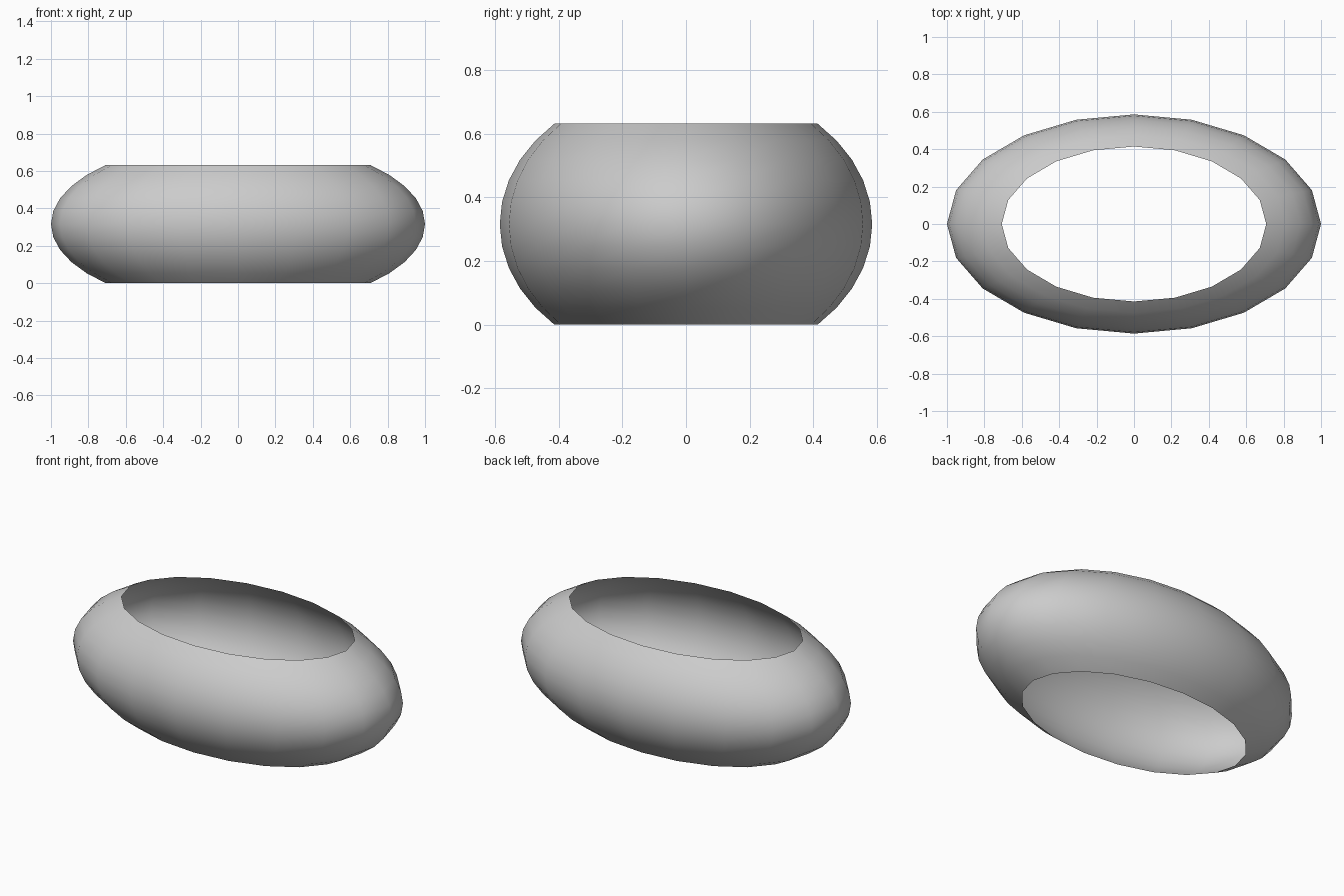
import bpy, bmesh
from math import sin, cos, pi, radians

if "Cube" in bpy.data.objects:
    bpy.data.objects.remove(bpy.data.objects["Cube"])

SIDES, STEPS = 20, 10
RX, RY, HALF = 1.0, 0.586, 0.316
RZ = HALF / sin(pi / 4)

# Open oval band: middle slice of an ellipsoid, from -45 to +45 degrees
bm = bmesh.new()
rings = []
for i in range(STEPS + 1):
    t = radians(-45 + 90 * i / STEPS)
    rings.append([bm.verts.new((RX * cos(t) * cos(2 * pi * k / SIDES),
                                RY * cos(t) * sin(2 * pi * k / SIDES),
                                HALF + RZ * sin(t))) for k in range(SIDES)])
for low, high in zip(rings, rings[1:]):
    for k in range(SIDES):
        n = (k + 1) % SIDES
        bm.faces.new((low[k], low[n], high[n], high[k])).smooth = True

mesh = bpy.data.meshes.new("oval_band")
bm.to_mesh(mesh)
bm.free()
bpy.context.collection.objects.link(bpy.data.objects.new("oval_band", mesh))
